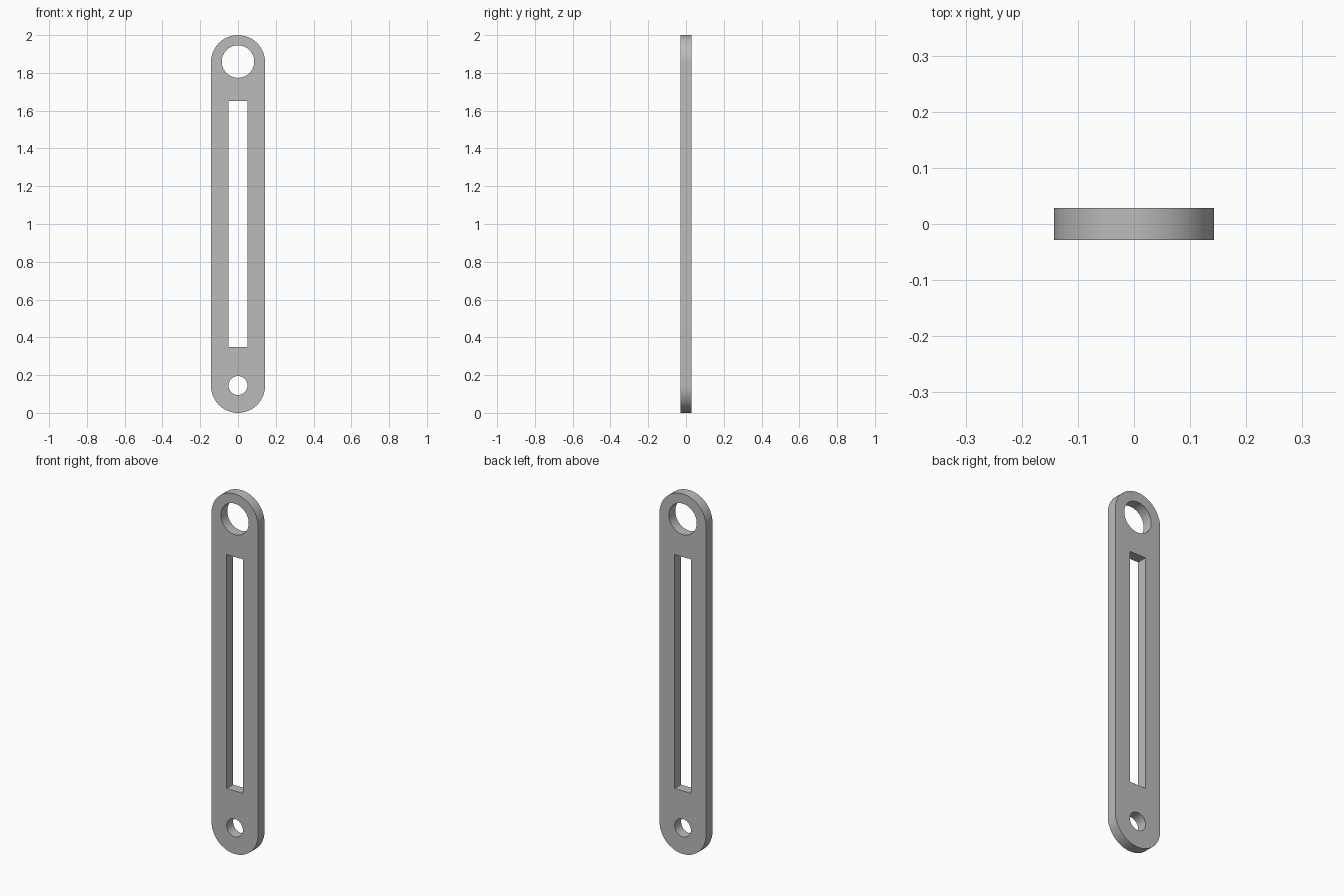
import bpy
from math import sin, cos, pi, radians

cube = bpy.data.objects.get("Cube")
if cube:
    bpy.data.objects.remove(cube, do_unlink=True)

HALF_WIDTH = 0.143
THICKNESS = 0.057
LOW, HIGH = HALF_WIDTH, 2 - HALF_WIDTH


def arc(z, radius, start, end, steps):
    """Points on an arc centred on the bar's axis."""
    angles = [start + (end - start) * i / steps for i in range(steps + 1)]
    return [(radius * cos(a), z + radius * sin(a)) for a in angles]


def circle(z, radius):
    return arc(z, radius, 0, 2 * pi, 64)[:-1]


# Closed outlines: rounded bar, large top hole, small bottom hole, long slot
bar = arc(HIGH, HALF_WIDTH, 0, pi, 32) + arc(LOW, HALF_WIDTH, pi, 2 * pi, 32)
slot = [(-0.05, 0.35), (0.05, 0.35), (0.05, 1.65), (-0.05, 1.65)]
outlines = [bar, circle(1.86, 0.086), circle(0.145, 0.05), slot]

# Filled and extruded profile, stood upright
profile = bpy.data.curves.new("link_bar", "CURVE")
profile.dimensions = "2D"
profile.fill_mode = "BOTH"
profile.extrude = THICKNESS / 2
for outline in outlines:
    spline = profile.splines.new("POLY")
    spline.points.add(len(outline) - 1)
    for point, (x, z) in zip(spline.points, outline):
        point.co = (x, z, 0, 1)
    spline.use_cyclic_u = True

link = bpy.data.objects.new("link_bar", profile)
bpy.context.collection.objects.link(link)
link.rotation_euler.x = radians(90)

# Plain grey metal
grey = bpy.data.materials.new("grey_metal")
grey.use_nodes = True
colour = (0.5, 0.5, 0.5, 1)
grey.diffuse_color = colour
grey.node_tree.nodes["Principled BSDF"].inputs["Base Color"].default_value = colour
profile.materials.append(grey)

# Convert to a mesh with welded rims, smooth round walls and sharp edges
bpy.ops.object.select_all(action="DESELECT")
link.select_set(True)
bpy.context.view_layer.objects.active = link
bpy.ops.object.convert(target="MESH")
bpy.ops.object.mode_set(mode="EDIT")
bpy.ops.mesh.select_all(action="SELECT")
bpy.ops.mesh.remove_doubles(threshold=0.0001)
bpy.ops.mesh.normals_make_consistent(inside=False)
bpy.ops.object.mode_set(mode="OBJECT")
bpy.ops.object.shade_smooth_by_angle(angle=radians(30))
